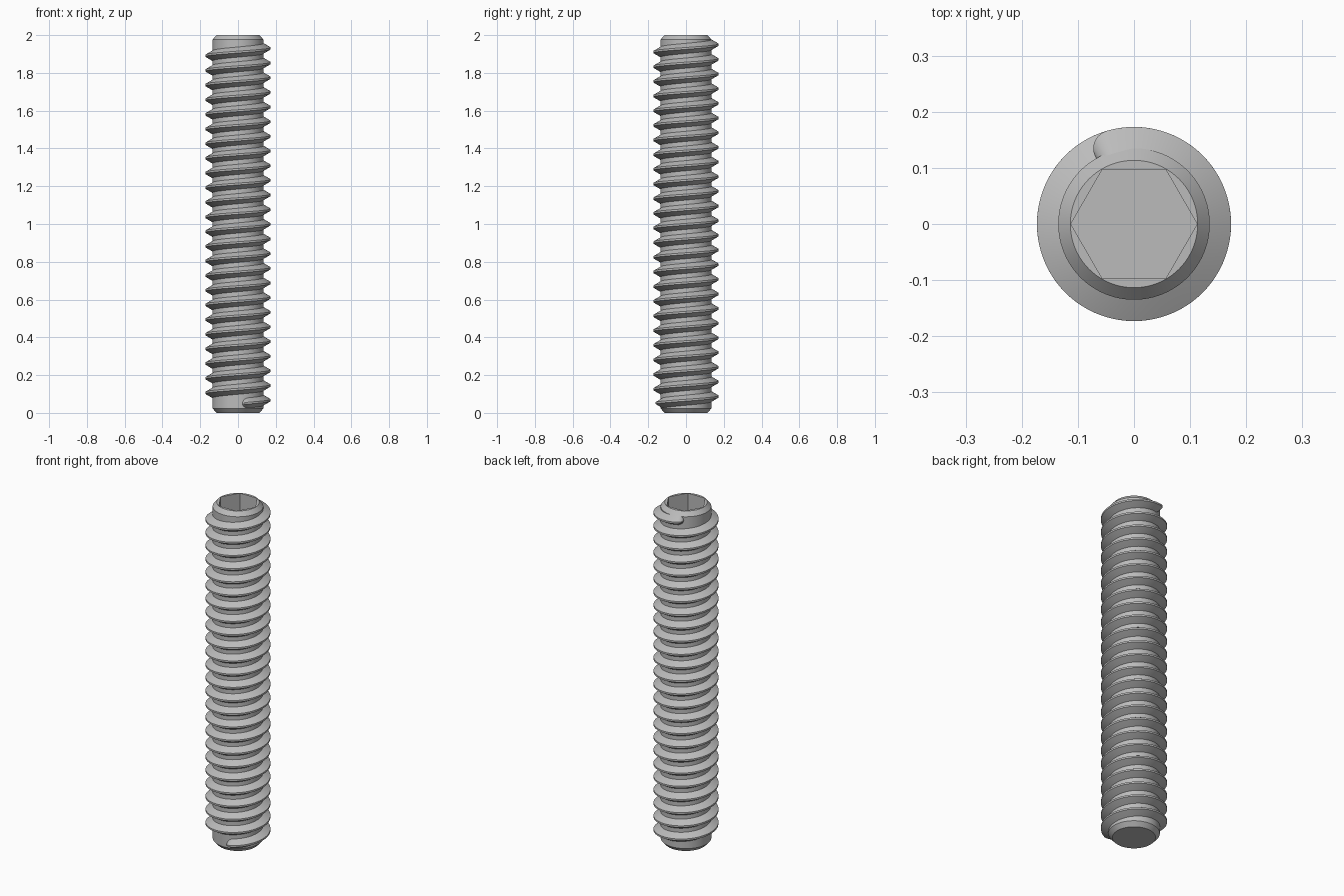
import bpy
import bmesh
from math import cos, sin, pi, radians, sqrt, tau

cube = bpy.data.objects.get("Cube")
if cube:
    bpy.data.objects.remove(cube)

STEPS = 96             # segments per turn
CORE, CREST = 0.135, 0.173
PITCH = 0.0776
HEX_FLAT = 0.0975      # half width across the socket flats

steel = bpy.data.materials.new("steel_grey")
steel.use_nodes = True
steel.diffuse_color = (0.5, 0.5, 0.5, 1)
steel.node_tree.nodes["Principled BSDF"].inputs["Base Color"].default_value = (0.5, 0.5, 0.5, 1)


def finish(name, bm, angle):
    bmesh.ops.recalc_face_normals(bm, faces=bm.faces[:])
    mesh = bpy.data.meshes.new(name)
    bm.to_mesh(mesh)
    bm.free()
    mesh.materials.append(steel)
    obj = bpy.data.objects.new(name, mesh)
    bpy.context.collection.objects.link(obj)
    bpy.ops.object.select_all(action='DESELECT')
    obj.select_set(True)
    bpy.context.view_layer.objects.active = obj
    bpy.ops.object.shade_smooth_by_angle(angle=radians(angle))


def bridge(bm, a, b, closed):
    n = len(a)
    for i in range(n if closed else n - 1):
        j = (i + 1) % n
        bm.faces.new((a[i], a[j], b[j], b[i]))


def hexagon(t):
    return HEX_FLAT / cos(t % (pi / 3) - pi / 6)


# Core: chamfered cylinder whose top opens into a blind hexagonal socket
bm = bmesh.new()
levels = [(0.113, 0), (CORE, 0.024), (CORE, 1.976), (0.1135, 2), (None, 2), (None, 1.8)]
rings = []
for radius, z in levels:
    ring = []
    for i in range(STEPS):
        t = tau * i / STEPS
        r = radius or hexagon(t)
        ring.append(bm.verts.new((r * cos(t), r * sin(t), z)))
    rings.append(ring)
for lower, upper in zip(rings, rings[1:]):
    bridge(bm, lower, upper, True)
bm.faces.new(rings[0])
bm.faces.new(rings[-1])
finish("screw_core", bm, 25)

# Thread: V ridge swept up a helix, with rounded run-outs at both ends
bm = bmesh.new()
START, TURNS, RUNOUT = radians(-80), 24 + 200 / 360, radians(14)
BOTTOM = 0.05
total = TURNS * tau
main = int(TURNS * STEPS)
ends = [RUNOUT * (1 - cos(pi * k / 20)) for k in range(10)]
middle = [RUNOUT + (total - 2 * RUNOUT) * k / main for k in range(main + 1)]
angles = ends + middle + [total - a for a in reversed(ends)]
sections = []
for a in angles:
    u = min(a, total - a, RUNOUT) / RUNOUT
    swell = max(0.02, sqrt(1 - (1 - u) ** 2))
    tip = CORE + (CREST - CORE) * swell
    root, flat = 0.027 * swell, 0.005 * swell
    z, t = BOTTOM + PITCH * a / tau, START + a
    profile = [(CORE - 0.004, -root - 0.002), (CORE, -root), (tip, -flat),
               (tip, flat), (CORE, root), (CORE - 0.004, root + 0.002)]
    sections.append([bm.verts.new((r * cos(t), r * sin(t), z + dz)) for r, dz in profile])
for a, b in zip(sections, sections[1:]):
    bridge(bm, a, b, True)
bm.faces.new(sections[0])
bm.faces.new(sections[-1])
finish("screw_thread", bm, 25)
